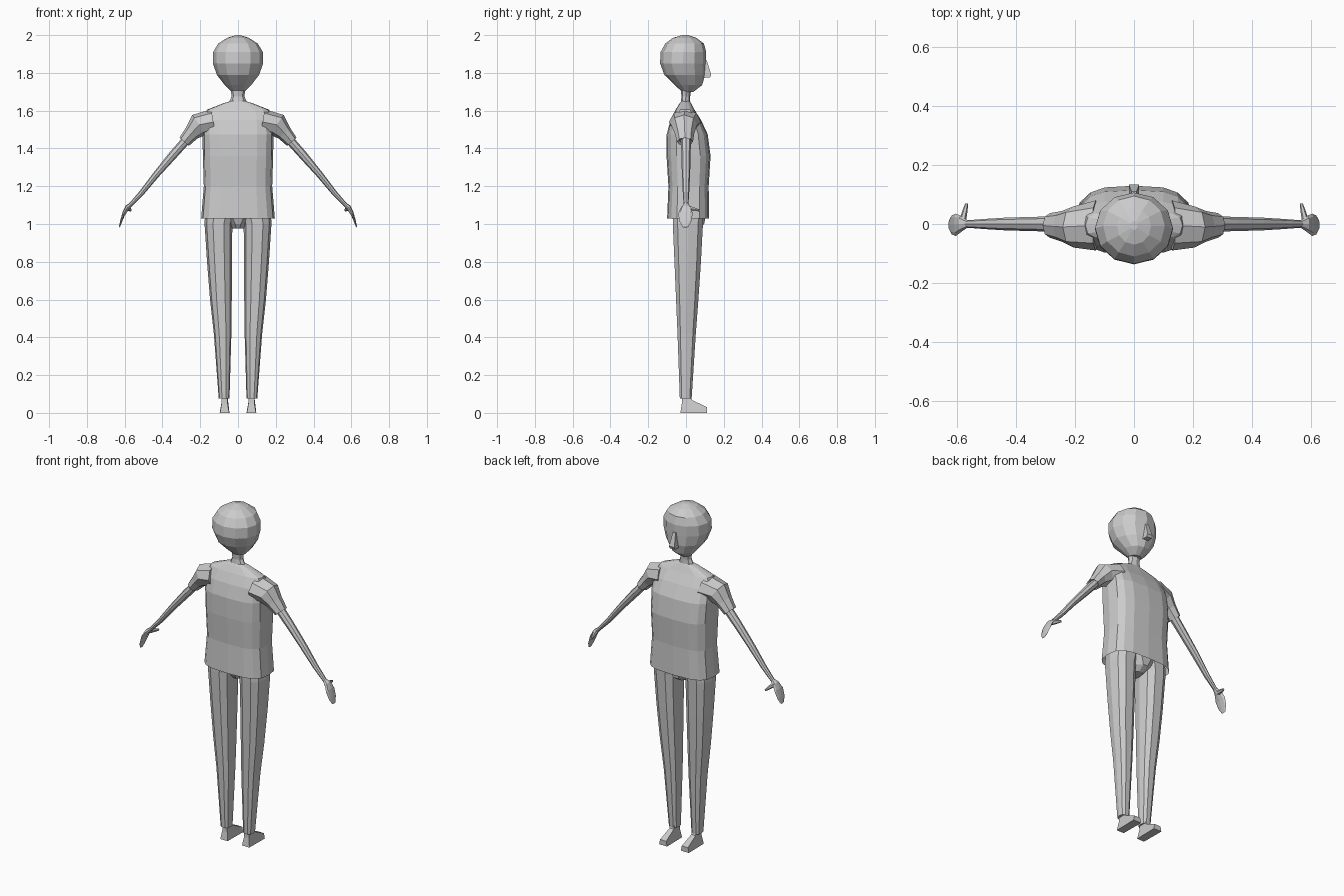
import bpy, bmesh, math
from mathutils import Vector

if "Cube" in bpy.data.objects:
    bpy.data.objects.remove(bpy.data.objects["Cube"])

grey = bpy.data.materials.new("plain grey")
grey.diffuse_color = (0.6, 0.6, 0.6, 1)
grey.use_nodes = True
grey.node_tree.nodes["Principled BSDF"].inputs["Base Color"].default_value = grey.diffuse_color


def finish(name, bm, mirror=False):
    bmesh.ops.recalc_face_normals(bm, faces=bm.faces)
    me = bpy.data.meshes.new(name)
    bm.to_mesh(me)
    bm.free()
    me.materials.append(grey)
    ob = bpy.data.objects.new(name, me)
    bpy.context.collection.objects.link(ob)
    if mirror:
        ob.modifiers.new("mirror", 'MIRROR')
    return ob


def sgn_pow(v, p):
    return math.copysign(abs(v) ** p, v)


def loft(name, rings, n=12, power=1.0, turn=0.0, caps=(True, True), mirror=False):
    """Join rings of (centre, u half-axis, v half-axis) into one skin."""
    bm = bmesh.new()
    loops = []
    for c, u, v in rings:
        c, u, v = Vector(c), Vector(u), Vector(v)
        loop = []
        for i in range(n):
            a = 2 * math.pi * (i + turn) / n
            loop.append(bm.verts.new(c + u * sgn_pow(math.cos(a), power)
                                     + v * sgn_pow(math.sin(a), power)))
        loops.append(loop)
    for a, b in zip(loops, loops[1:]):
        for i in range(n):
            j = (i + 1) % n
            bm.faces.new((a[i], a[j], b[j], b[i]))
    if caps[0]:
        bm.faces.new(loops[0])
    if caps[1]:
        bm.faces.new(loops[-1])
    return finish(name, bm, mirror)


def level(z, x0, x1, y0, y1):
    """Horizontal ring from its extents."""
    return (((x0 + x1) / 2, (y0 + y1) / 2, z),
            ((x1 - x0) / 2, 0, 0), (0, (y1 - y0) / 2, 0))


def wide(z, w, y0, y1):
    return level(z, -w, w, y0, y1)


def limb(x, z, t, d, y=0.0, ang=50):
    """Ring across an arm that slopes down by ang degrees."""
    a = math.radians(ang)
    return ((x, y, z), (math.sin(a) * t, 0, math.cos(a) * t), (0, d, 0))


# Head and neck
loft("head", [wide(1.70, .035, -.02, .04), wide(1.735, .07, -.06, .085),
              wide(1.79, .112, -.115, .102), wide(1.85, .133, -.137, .105),
              wide(1.91, .132, -.135, .107), wide(1.955, .105, -.11, .095),
              wide(1.985, .058, -.07, .055), wide(2.0, .012, -.02, .01)])
loft("neck", [wide(1.62, .06, -.035, .03), wide(1.65, .045, -.027, .022),
              wide(1.675, .034, -.024, .022), wide(1.73, .04, -.03, .03)], n=8)
# Nose
loft("nose", [wide(1.775, .02, .085, .13), wide(1.79, .02, .085, .137),
              wide(1.865, .01, .085, .112)], n=4, turn=.5, power=.4)

# Shirt body, open at the hem
loft("shirt", [wide(1.03, .195, -.10, .123), wide(1.20, .181, -.093, .12),
               wide(1.36, .186, -.103, .13), wide(1.475, .188, -.102, .115),
               wide(1.55, .185, -.082, .08), wide(1.605, .165, -.055, .045),
               wide(1.64, .075, -.033, .026), wide(1.65, .04, -.025, .02)],
     n=16, power=.65, caps=(False, True))
# Sleeves
loft("sleeve", [limb(.13, 1.54, .068, .085, -.005, 10), limb(.205, 1.525, .064, .07, -.01, 35),
                limb(.245, 1.482, .042, .052, -.008, 45), limb(.285, 1.435, .033, .042, -.005, 50),
                limb(.278, 1.443, .024, .03, -.005, 50)], n=8, mirror=True)
# Arms
loft("arm", [limb(.26, 1.46, .024, .028), limb(.34, 1.37, .023, .024),
             limb(.43, 1.265, .018, .022), limb(.51, 1.165, .014, .017),
             limb(.575, 1.095, .010, .012)], n=8, mirror=True)
# Hands with thumbs
loft("hand", [limb(.565, 1.105, .010, .012, 0, 35), limb(.588, 1.085, .014, .028, 0, 30),
              limb(.605, 1.055, .012, .038, -.003, 25), limb(.619, 1.015, .009, .032, -.003, 20),
              limb(.628, .985, .005, .015, -.003, 20)], n=8, mirror=True)
loft("thumb", [((.582, .01, 1.085), (.012, 0, 0), (0, .004, .014)),
               ((.574, .045, 1.078), (.009, 0, 0), (0, 0, .011)),
               ((.568, .07, 1.072), (.005, 0, 0), (0, 0, .006))], n=6, mirror=True)

# Trousers
loft("trouser_leg", [level(1.12, .0, .172, -.075, .10), level(1.0, .03, .177, -.073, .093),
                     level(.80, .032, .164, -.064, .082), level(.60, .033, .148, -.055, .068),
                     level(.42, .035, .128, -.047, .054), level(.075, .045, .102, -.034, .031)],
     n=10, power=.8, mirror=True)
loft("trouser_seat", [wide(.975, .03, -.035, .06), wide(1.0, .05, -.055, .10),
                      wide(1.04, .10, -.07, .108), wide(1.12, .16, -.08, .11)], n=10)

# Feet: side outline widened towards the sole
bm = bmesh.new()
outline = [(-.03, 0, .024), (.112, 0, .026), (.112, .03, .02), (.032, .068, .014),
           (.024, .10, .014), (-.02, .10, .014), (-.022, .05, .016)]
sides = [[bm.verts.new((.071 + s * w, y, z)) for y, z, w in outline] for s in (-1, 1)]
for side in sides:
    bm.faces.new(side)
for i in range(len(outline)):
    j = (i + 1) % len(outline)
    bm.faces.new((sides[0][i], sides[0][j], sides[1][j], sides[1][i]))
finish("foot", bm, True)
